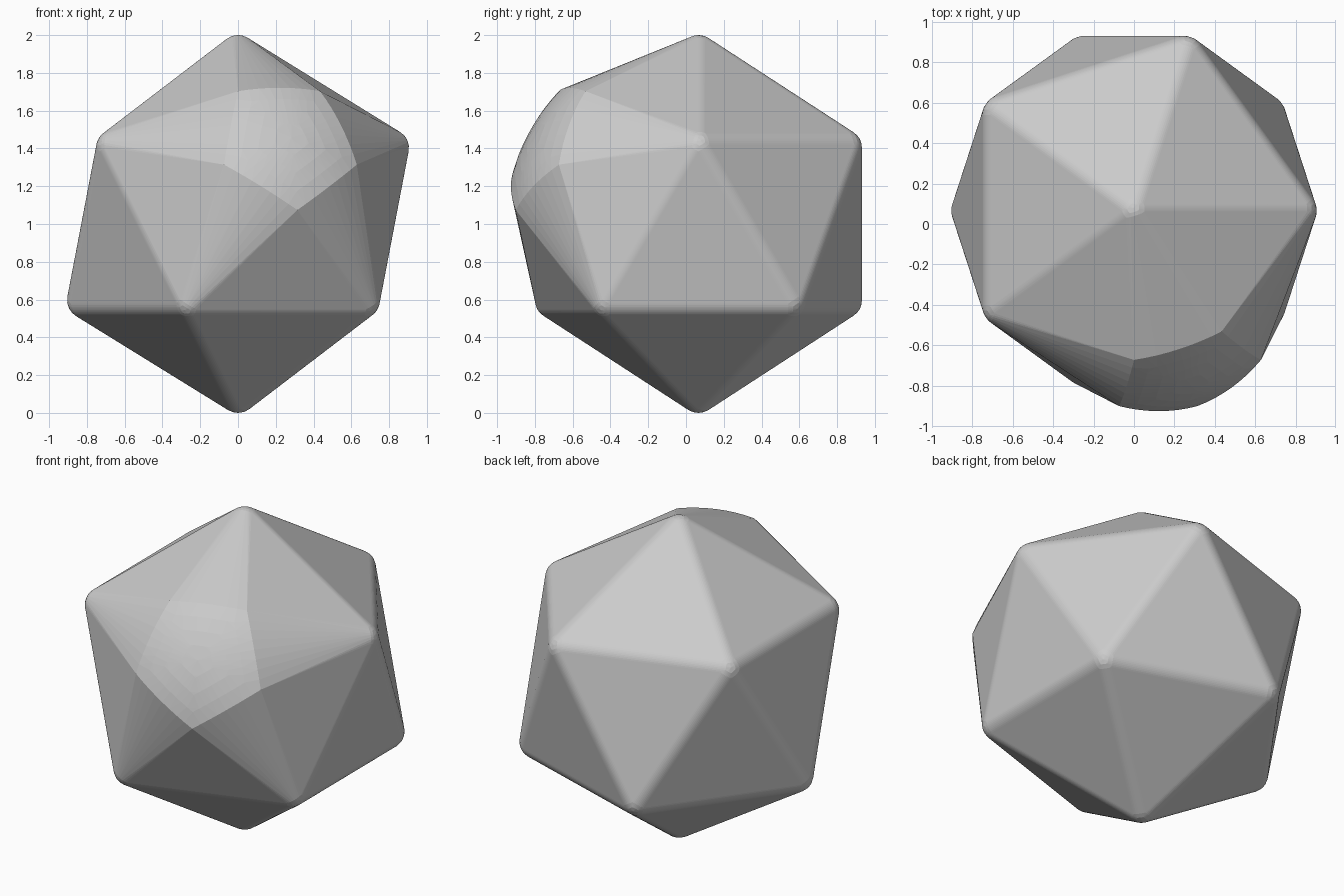
import bpy, bmesh, math
from mathutils import Vector

if "Cube" in bpy.data.objects:
    bpy.data.objects.remove(bpy.data.objects["Cube"])

CENTRE = Vector((0, 0.066, 1))
R_IN, ROUND = 0.9, 0.1          # corner sphere centres and rounding radius
DOME_R, DOME_ANGLE = 1.02, math.radians(22.4)
SEG = 8

# Icosahedron corner directions
dirs = [Vector((0, 0, 1)), Vector((0, 0, -1))]
for i in range(5):
    for sign, off in ((1, 0), (-1, 36)):
        a = math.radians(72 * i + off)
        dirs.append(Vector((math.cos(a) * 0.8944, math.sin(a) * 0.8944, sign * 0.4472)))


def near(a, b):
    return 0.3 < a.dot(b) < 0.6


n = len(dirs)
faces = [(i, j, k) for i in range(n) for j in range(i + 1, n) for k in range(j + 1, n)
         if near(dirs[i], dirs[j]) and near(dirs[j], dirs[k]) and near(dirs[i], dirs[k])]

# The corner that carries the dome
special = max(range(n), key=lambda i: dirs[i].dot(Vector((0.2764, -0.8506, 0.4472))))
axis = dirs[special].normalized()

normals, dome_corners = {}, []
for f in faces:
    nrm = sum((dirs[i] for i in f), Vector()).normalized()
    if special in f:
        # Dome corner sits above the face centre; the face tilts to reach it
        side = (nrm - axis * nrm.dot(axis)).normalized()
        c = axis * math.cos(DOME_ANGLE) + side * math.sin(DOME_ANGLE)
        dome_corners.append((f, c))
        a, b = [dirs[i] * R_IN for i in f if i != special]
        for _ in range(8):
            p = a + nrm * ROUND
            m = (b - a).cross(c * DOME_R - p).normalized()
            nrm = m if m.dot(nrm) > 0 else -m
    normals[f] = nrm

points = []


def arc(a, b):
    return [a.slerp(b, t / SEG) for t in range(SEG + 1)]


# Rounded corners and edges
for i in range(n):
    if i == special:
        continue
    around = [f for f in faces if i in f]
    base = dirs[i] * R_IN
    mid = sum((normals[f] for f in around), Vector()).normalized()
    points.append(base + mid * ROUND)
    for x, f in enumerate(around):
        for g in around[x + 1:]:
            if len(set(f) & set(g)) == 2:
                for q in arc(normals[f], normals[g]):
                    points.append(base + q * ROUND)
                    points.append(base + mid.slerp(q, 0.5) * ROUND)

# Dome: five-sided spherical patch
for x, (f, c) in enumerate(dome_corners):
    for g, d in dome_corners[x + 1:]:
        if len(set(f) & set(g)) == 2:
            for q in arc(c, d):
                for t in (0, 0.25, 0.5, 0.75, 1):
                    points.append(axis.slerp(q, t) * DOME_R)

# Skin everything with a convex hull
bm = bmesh.new()
for p in points:
    bm.verts.new(p + CENTRE)
bmesh.ops.remove_doubles(bm, verts=bm.verts, dist=0.0005)
bmesh.ops.convex_hull(bm, input=bm.verts)
bmesh.ops.delete(bm, geom=[v for v in bm.verts if not v.link_faces], context='VERTS')
bmesh.ops.dissolve_limit(bm, angle_limit=math.radians(0.5), verts=bm.verts, edges=bm.edges)
bmesh.ops.recalc_face_normals(bm, faces=bm.faces)

mesh = bpy.data.meshes.new("domed_icosahedron")
bm.to_mesh(mesh)
bm.free()
obj = bpy.data.objects.new("domed_icosahedron", mesh)
bpy.context.collection.objects.link(obj)

mat = bpy.data.materials.new("light grey")
mat.diffuse_color = (0.6, 0.6, 0.6, 1)
mat.use_nodes = True
mat.node_tree.nodes["Principled BSDF"].inputs["Base Color"].default_value = mat.diffuse_color
mesh.materials.append(mat)
